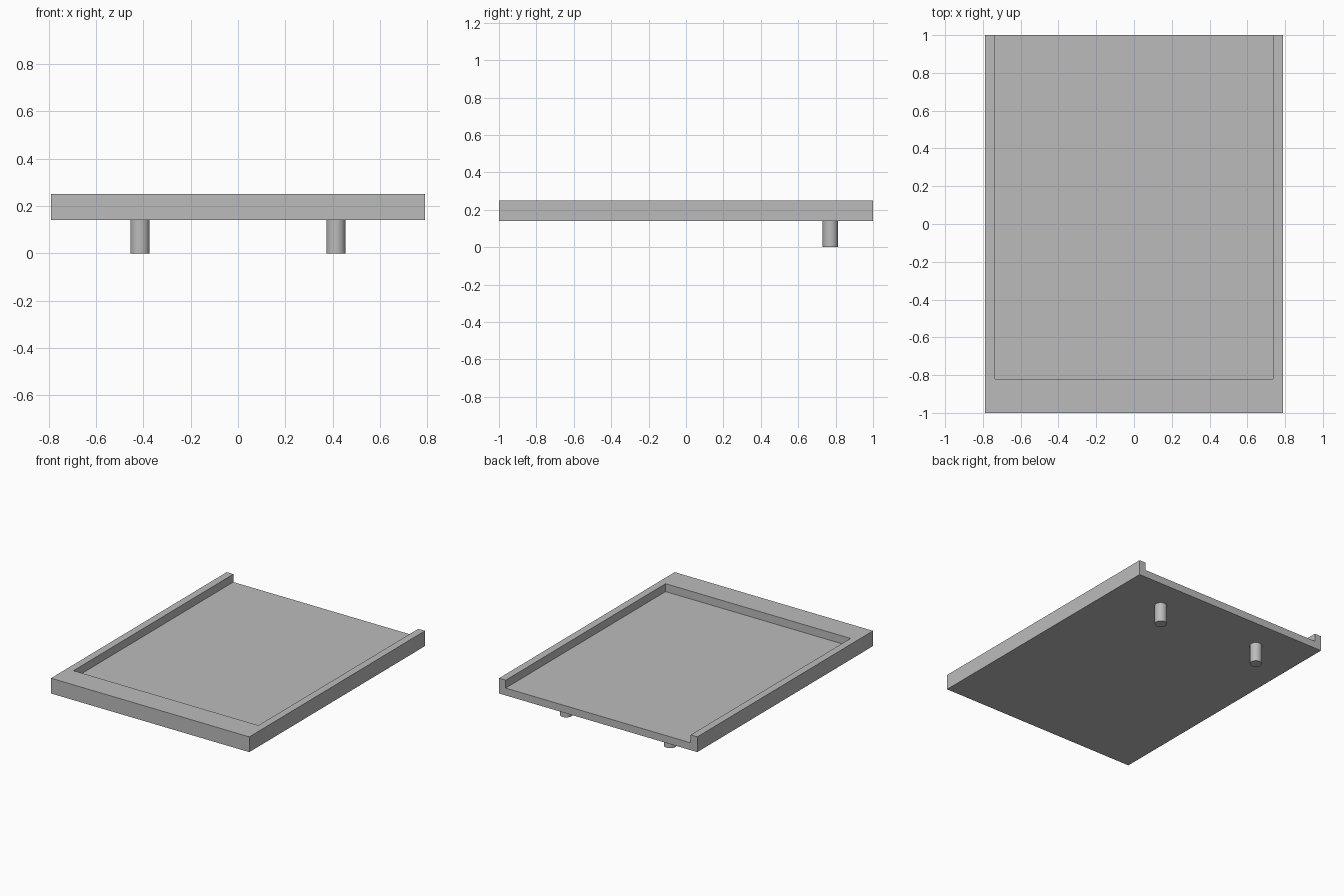
import bpy

default = bpy.data.objects.get("Cube")
if default:
    bpy.data.objects.remove(default, do_unlink=True)

grey = bpy.data.materials.new("plain_grey")
grey.use_nodes = True
colour = (0.5, 0.5, 0.5, 1)
grey.diffuse_color = colour
grey.node_tree.nodes["Principled BSDF"].inputs["Base Color"].default_value = colour

HALF_W, HALF_L = 0.79, 1.0
BOTTOM, FLOOR, TOP = 0.14, 0.193, 0.25
INNER_W, INNER_FRONT = 0.737, -0.82


def box(name, low, high):
    """Box spanning two opposite corners."""
    centre = [(a + b) / 2 for a, b in zip(low, high)]
    bpy.ops.mesh.primitive_cube_add(size=1, location=centre)
    obj = bpy.context.object
    obj.name = name
    obj.scale = [b - a for a, b in zip(low, high)]
    bpy.ops.object.transform_apply(location=True, rotation=False, scale=True)
    return obj


# Tray with a recess open at the back
tray = box("tray", (-HALF_W, -HALF_L, BOTTOM), (HALF_W, HALF_L, TOP))
tray.data.materials.append(grey)
cutter = box("recess_cutter", (-INNER_W, INNER_FRONT, FLOOR),
             (INNER_W, HALF_L + 0.2, TOP + 0.2))
cutter.hide_render = True
cut = tray.modifiers.new("recess", "BOOLEAN")
cut.operation = "DIFFERENCE"
cut.solver = "EXACT"
cut.object = cutter
bpy.context.view_layer.objects.active = tray
bpy.ops.object.modifier_apply(modifier=cut.name)
bpy.data.objects.remove(cutter, do_unlink=True)

# Round pegs under the back
for side, x in (("left", 0.414), ("right", -0.414)):
    bpy.ops.mesh.primitive_cylinder_add(
        vertices=32, radius=0.041, depth=BOTTOM, location=(x, 0.772, BOTTOM / 2))
    peg = bpy.context.object
    peg.name = side + "_peg"
    peg.data.materials.append(grey)
    bpy.ops.object.shade_smooth_by_angle()
